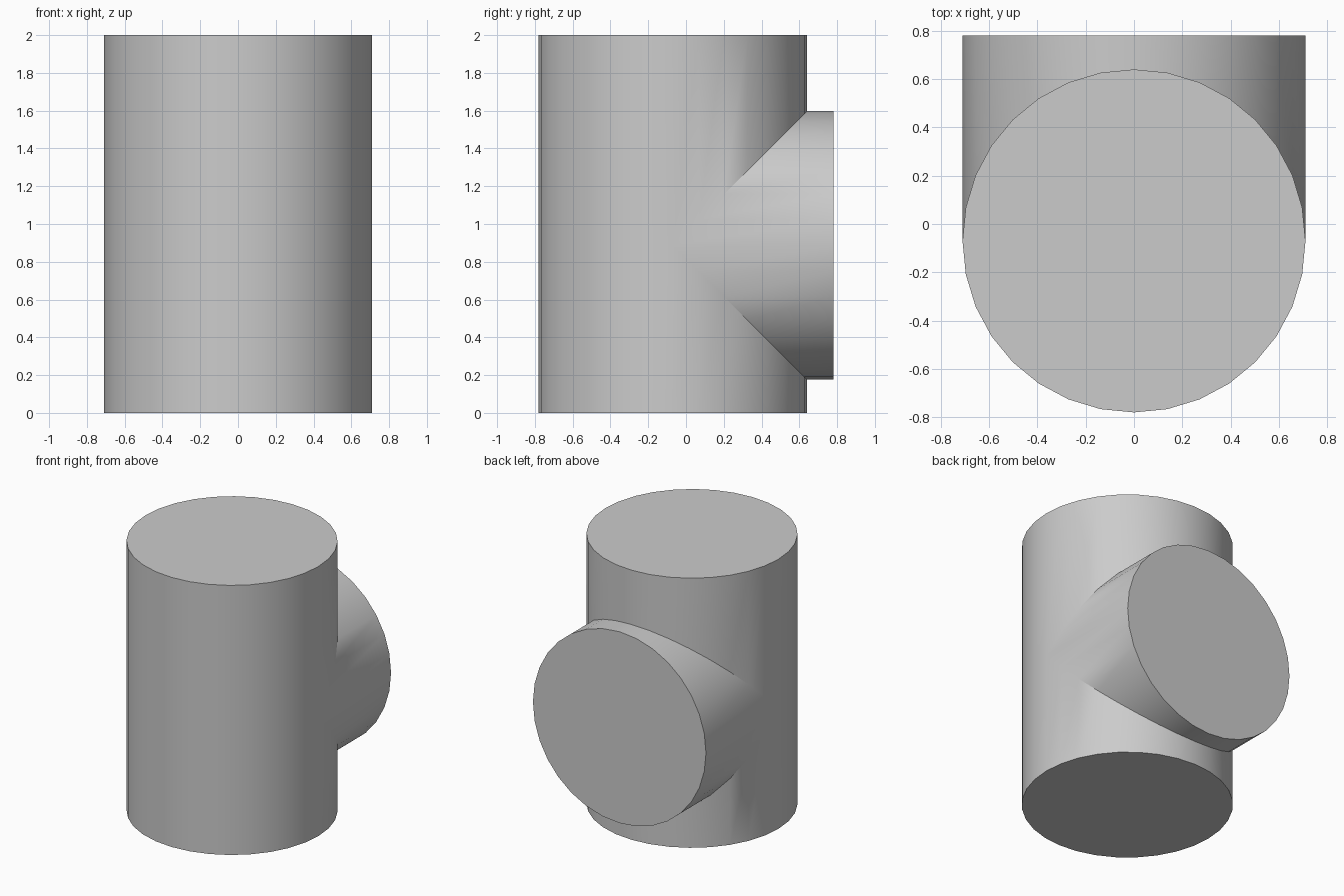
import bpy, bmesh, math

cube = bpy.data.objects.get("Cube")
if cube:
    bpy.data.objects.remove(cube, do_unlink=True)

SIDES = 32
R = 0.71            # both pipes share one radius
HEIGHT = 2.0
AXIS_Y = -0.07      # axis of the upright pipe
BRANCH_Z = 0.887    # axis of the side branch
BRANCH_END = 0.78

grey = bpy.data.materials.new("plain grey")
grey.use_nodes = True
colour = (0.6, 0.6, 0.6, 1)
grey.diffuse_color = colour
grey.node_tree.nodes["Principled BSDF"].inputs["Base Color"].default_value = colour

bm = bmesh.new()
circle = [(R * math.cos(2 * math.pi * i / SIDES), R * math.sin(2 * math.pi * i / SIDES))
          for i in range(SIDES)]


def ring(place):
    return [bm.verts.new(place(a, b)) for a, b in circle]


def bridge(first, second):
    for i in range(SIDES):
        j = (i + 1) % SIDES
        bm.faces.new((first[i], first[j], second[j], second[i]))


# Upright pipe, opened at the back along the mitre line
bottom = ring(lambda x, s: (x, AXIS_Y + s, 0))
low_cut = ring(lambda x, s: (x, AXIS_Y + s, BRANCH_Z - max(s, 0)))
high_cut = ring(lambda x, s: (x, AXIS_Y + s, BRANCH_Z + max(s, 0)))
top = ring(lambda x, s: (x, AXIS_Y + s, HEIGHT))
bridge(bottom, low_cut)
bridge(high_cut, top)
bm.faces.new(bottom)
bm.faces.new(top)

# Side branch, mitred to the upright pipe
mitre = ring(lambda x, s: (x, AXIS_Y + abs(s), BRANCH_Z + s))
end = ring(lambda x, s: (x, BRANCH_END, BRANCH_Z + s))
bridge(mitre, end)
bm.faces.new(end)

# Weld the seams into one closed skin
bmesh.ops.remove_doubles(bm, verts=bm.verts, dist=0.0001)
bmesh.ops.recalc_face_normals(bm, faces=bm.faces)

mesh = bpy.data.meshes.new("pipe_tee")
bm.to_mesh(mesh)
bm.free()
mesh.materials.append(grey)
tee = bpy.data.objects.new("pipe_tee", mesh)
bpy.context.collection.objects.link(tee)

bpy.ops.object.select_all(action='DESELECT')
tee.select_set(True)
bpy.context.view_layer.objects.active = tee
bpy.ops.object.shade_smooth_by_angle(angle=math.radians(30))
